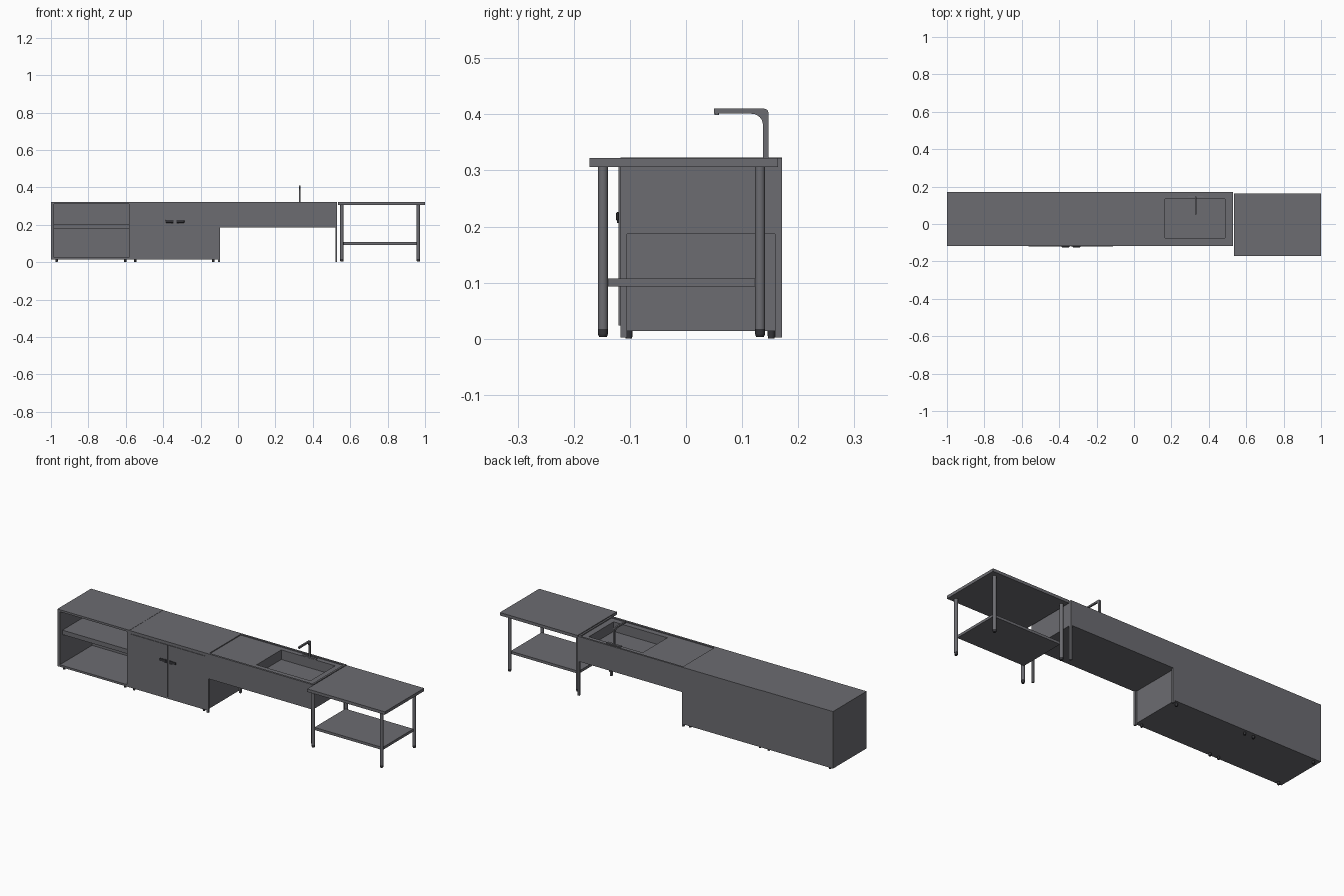
import bpy, bmesh, math
from mathutils import Vector

if "Cube" in bpy.data.objects:
    bpy.data.objects.remove(bpy.data.objects["Cube"])


def material(name, colour):
    mat = bpy.data.materials.new(name)
    mat.diffuse_color = colour
    mat.use_nodes = True
    mat.node_tree.nodes["Principled BSDF"].inputs["Base Color"].default_value = mat.diffuse_color
    return mat


STEEL = material("steel", (0.15, 0.15, 0.165, 1))
DARK = material("dark_plastic", (0.035, 0.035, 0.04, 1))


def make(name, bm, mat=STEEL):
    me = bpy.data.meshes.new(name)
    bm.to_mesh(me)
    bm.free()
    me.materials.append(mat)
    ob = bpy.data.objects.new(name, me)
    bpy.context.collection.objects.link(ob)
    return ob


def box(name, x, y, z, bevel=0, mat=STEEL):
    """Box from (min, max) ranges on each axis."""
    bm = bmesh.new()
    bmesh.ops.create_cube(bm, size=1)
    for v in bm.verts:
        v.co = Vector([(r[0] + r[1]) / 2 + c * (r[1] - r[0])
                       for c, r in zip(v.co, (x, y, z))])
    if bevel:
        bmesh.ops.bevel(bm, geom=bm.edges[:], offset=bevel, segments=2,
                        profile=0.5, affect='EDGES')
    return make(name, bm, mat)


def cyl(name, x, y, z, r, r_low=None, mat=STEEL):
    """Vertical smooth cylinder or taper."""
    bpy.ops.mesh.primitive_cone_add(vertices=24, radius1=r_low or r, radius2=r,
                                    depth=z[1] - z[0],
                                    location=(x, y, (z[0] + z[1]) / 2))
    ob = bpy.context.object
    ob.name = name
    ob.data.materials.append(mat)
    bpy.ops.object.shade_smooth_by_angle()
    return ob


def cut(target, cutter):
    mod = target.modifiers.new("cut", 'BOOLEAN')
    mod.operation, mod.object, mod.solver = 'DIFFERENCE', cutter, 'EXACT'
    bpy.context.view_layer.objects.active = target
    bpy.ops.object.modifier_apply(modifier=mod.name)
    bpy.data.objects.remove(cutter)


FRONT, BACK, TOP = -0.117, 0.171, 0.322

# Open cabinet with one shelf
cab = box("open_cabinet", (-1, -0.569), (FRONT, BACK), (0.014, 0.323))
cut(cab, box("cutter", (-0.985, -0.584), (-0.2, 0.158), (0.025, 0.312)))
box("cabinet_shelf", (-0.985, -0.584), (-0.095, 0.158), (0.18, 0.204))

# Closed cabinet with two doors
box("door_cabinet", (-0.569, -0.106), (FRONT, BACK), (0.014, TOP))
for name, x in (("left_door", (-0.563, -0.3385)), ("right_door", (-0.3355, -0.112))):
    box(name, x, (-0.120, FRONT), (0.024, 0.306))

# Lever handles, mirrored about the door seam
for s in (-1, 1):
    def span(a, b):
        return tuple(sorted((-0.337 + s * a, -0.337 + s * b)))
    box("handle_plate", span(0.008, 0.022), (-0.123, -0.120), (0.206, 0.226), 0.001, DARK)
    box("handle_lever", span(0.010, 0.050), (-0.1245, -0.1205), (0.211, 0.225), 0.0015, DARK)

# Small cabinet feet
for x in (-0.97, -0.603, -0.55, -0.132):
    for y in (-0.102, 0.152):
        cyl("cabinet_foot", x, y, (0, 0.015), 0.007, 0.006, DARK)

# Sink body with shallow tray and bowl
sink = box("sink_body", (-0.106, 0.53), (FRONT, BACK), (0.187, TOP))
cut(sink, box("cutter", (-0.096, 0.52), (-0.106, 0.161), (0.317, 0.4)))
cut(sink, box("cutter", (0.165, 0.487), (-0.076, 0.135), (0.265, 0.4)))

# Sink legs
for x in (-0.106, 0.52):
    for y in (FRONT, 0.159):
        box("sink_leg", (x, x + 0.01), (y, y + 0.012), (0.002, 0.19))


# Tap: side profile with rounded bend, extruded across
def arc(cy, cz, r, a0, a1, n=8):
    return [(cy + r * math.cos(math.radians(a0 + (a1 - a0) * i / n)),
             cz + r * math.sin(math.radians(a0 + (a1 - a0) * i / n)))
            for i in range(n + 1)]


profile = ([(0.137, 0.317), (0.147, 0.317)] + arc(0.139, 0.402, 0.008, 0, 90)
           + [(0.05, 0.41), (0.05, 0.401)] + arc(0.117, 0.381, 0.02, 90, 0))
bm = bmesh.new()
face = bm.faces.new([bm.verts.new((0.3255, y, z)) for y, z in profile])
ext = bmesh.ops.extrude_face_region(bm, geom=[face])
bmesh.ops.translate(bm, vec=(0.009, 0, 0),
                    verts=[g for g in ext["geom"] if isinstance(g, bmesh.types.BMVert)])
bmesh.ops.recalc_face_normals(bm, faces=bm.faces[:])
make("tap_spout", bm)
cyl("tap_nozzle", 0.33, 0.055, (0.399, 0.402), 0.004)
box("tap_base", (0.288, 0.372), (0.136, 0.149), (0.316, 0.322), 0.001)

# Side table
box("table_top", (0.535, 1), (-0.172, 0.164), (0.306, TOP))
box("table_shelf", (0.556, 0.964), (-0.14, 0.124), (0.093, 0.107))
for x in (0.555, 0.964):
    for y in (-0.148, 0.132):
        cyl("table_leg", x, y, (0.017, 0.308), 0.009)
        cyl("table_foot", x, y, (0.008, 0.018), 0.0088, mat=DARK)
        cyl("table_foot_tip", x, y, (0.003, 0.008), 0.0088, 0.0068, DARK)
